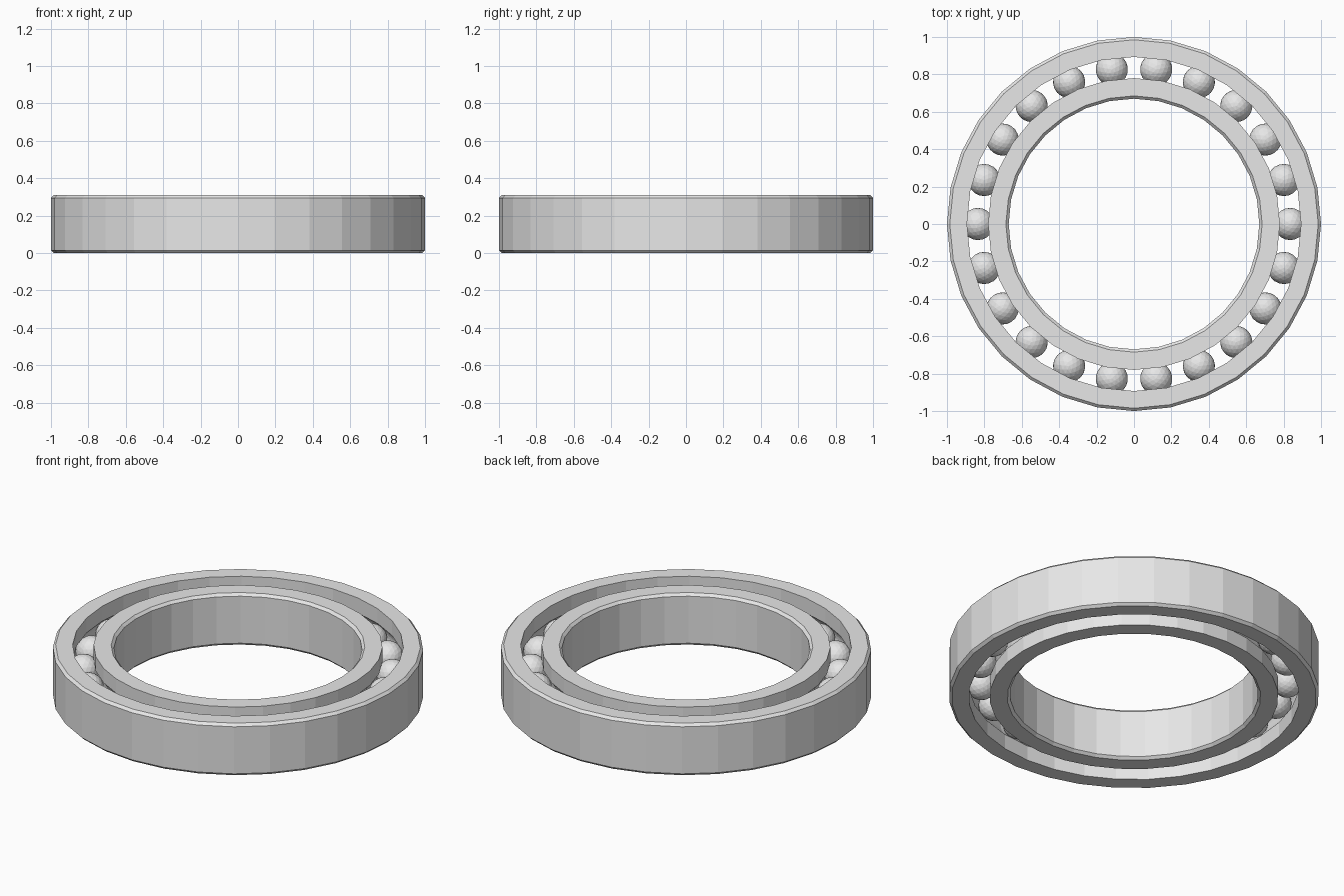
import bpy, bmesh, math
from mathutils import Matrix

SIDES, BALLS = 32, 22
HEIGHT, CHAMFER = 0.31, 0.015
PITCH, BALL_R, GROOVE_R = 0.835, 0.086, 0.088

cube = bpy.data.objects.get("Cube")
if cube:
    bpy.data.objects.remove(cube, do_unlink=True)

steel = bpy.data.materials.new("steel_grey")
steel.use_nodes = True
steel.diffuse_color = (0.8, 0.8, 0.8, 1)
bsdf = next(n for n in steel.node_tree.nodes if n.type == 'BSDF_PRINCIPLED')
bsdf.inputs["Base Color"].default_value = steel.diffuse_color


def finish(bm, name):
    mesh = bpy.data.meshes.new(name)
    bm.to_mesh(mesh)
    bm.free()
    mesh.materials.append(steel)
    obj = bpy.data.objects.new(name, mesh)
    bpy.context.collection.objects.link(obj)
    return obj


def race_profile(plain, grooved):
    """Closed (radius, z) outline: chamfered plain wall, ball groove in the other."""
    side = 1 if grooved > plain else -1
    mid = HEIGHT / 2
    points = [(grooved, HEIGHT), (plain + side * CHAMFER, HEIGHT),
              (plain, HEIGHT - CHAMFER), (plain, CHAMFER),
              (plain + side * CHAMFER, 0), (grooved, 0)]
    # Arc of the groove, running from the bottom lip to the top lip
    reach = math.acos(abs(PITCH - grooved) / GROOVE_R)
    steps = 8
    for i in range(steps + 1):
        a = -reach + 2 * reach * i / steps
        points.append((PITCH - side * GROOVE_R * math.cos(a),
                       mid + GROOVE_R * math.sin(a)))
    return points


def race(name, plain, grooved):
    """Revolve the race outline about the vertical axis."""
    bm = bmesh.new()
    outline = race_profile(plain, grooved)
    loops = []
    for s in range(SIDES):
        a = math.tau * s / SIDES
        loops.append([bm.verts.new((r * math.cos(a), r * math.sin(a), z))
                      for r, z in outline])
    n = len(outline)
    for s in range(SIDES):
        here, after = loops[s], loops[(s + 1) % SIDES]
        for i in range(n):
            j = (i + 1) % n
            bm.faces.new((here[i], after[i], after[j], here[j]))
    bmesh.ops.recalc_face_normals(bm, faces=bm.faces)
    return finish(bm, name)


# Outer and inner races
race("outer_race", 1.0, 0.893)
race("inner_race", 0.67, 0.78)

# Ring of faceted balls sharing one mesh
bm = bmesh.new()
bmesh.ops.create_icosphere(bm, subdivisions=3, radius=BALL_R)
first = finish(bm, "ball_1")
for i in range(BALLS):
    ball = first
    if i:
        ball = bpy.data.objects.new(f"ball_{i + 1}", first.data)
        bpy.context.collection.objects.link(ball)
    ball.matrix_world = (Matrix.Rotation(math.tau * i / BALLS, 4, 'Z')
                         @ Matrix.Translation((PITCH, 0, HEIGHT / 2)))
